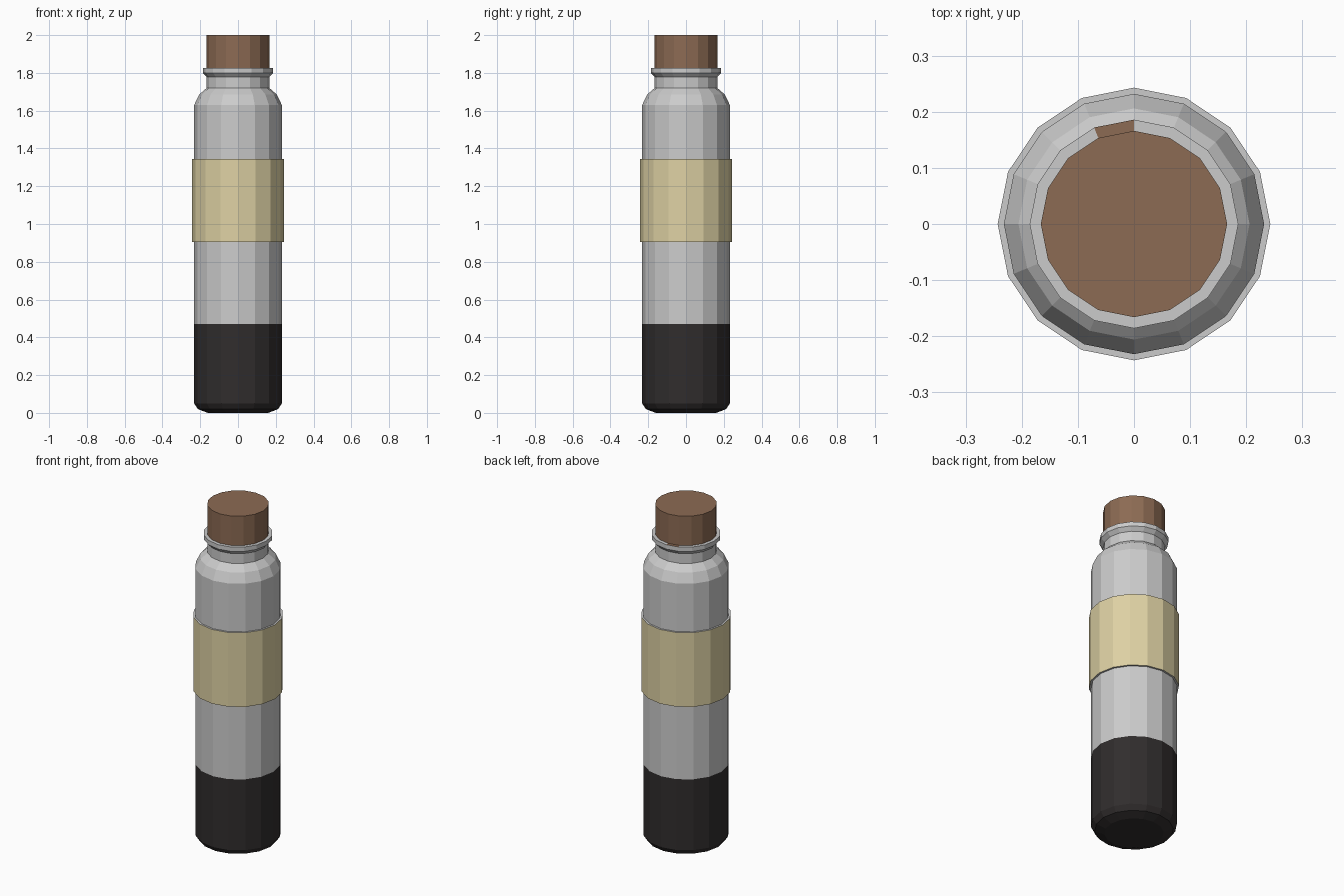
import bpy, bmesh
from math import cos, sin, tau

if "Cube" in bpy.data.objects:
    bpy.data.objects.remove(bpy.data.objects["Cube"])

SIDES = 16


def material(name, rgb):
    m = bpy.data.materials.new(name)
    m.diffuse_color = (*rgb, 1)
    m.use_nodes = True
    m.node_tree.nodes["Principled BSDF"].inputs["Base Color"].default_value = m.diffuse_color
    return m


def lathe(name, profile, mat=None, segments=range(SIDES), cap=None):
    """Flat-faced revolve of (radius, z) points, listed bottom to top on the outside."""
    bm = bmesh.new()
    rings = [[bm.verts.new((r * cos(tau * i / SIDES), r * sin(tau * i / SIDES), z))
              for i in range(SIDES)] for r, z in profile]
    for low, high in zip(rings, rings[1:]):
        for i in segments:
            j = (i + 1) % SIDES
            bm.faces.new((low[i], low[j], high[j], high[i]))
    if cap == "bottom":
        bm.faces.new(rings[0][::-1])
    elif cap == "top":
        bm.faces.new(rings[-1])
    bmesh.ops.delete(bm, geom=[v for v in bm.verts if not v.link_faces], context='VERTS')
    mesh = bpy.data.meshes.new(name)
    bm.to_mesh(mesh)
    bm.free()
    obj = bpy.data.objects.new(name, mesh)
    bpy.context.collection.objects.link(obj)
    if mat:
        mesh.materials.append(mat)
    return obj


dark = material("dark_base", (0.030, 0.026, 0.026))
paper = material("paper", (0.73, 0.64, 0.37))
brown = material("cork", (0.265, 0.147, 0.087))

R, LABEL_R, NECK_R, LIP_R = 0.232, 0.243, 0.166, 0.186
LABEL_Z = (0.905, 1.345)
LIP_Z = 1.826

# Dark lower part with rounded foot
lathe("base", [(0.16, 0), (0.212, 0.02), (R, 0.05), (R, 0.47)], dark, cap="bottom")

# Grey body below the label, with the step out to it
lathe("lower_body", [(R, 0.47), (R, LABEL_Z[0]), (LABEL_R, LABEL_Z[0])])

# Wrapped label band
lathe("label", [(LABEL_R, z) for z in LABEL_Z], paper)

# Step back in, shoulder, neck and flared lip
lathe("upper_body", [(LABEL_R, LABEL_Z[1]), (R, LABEL_Z[1]), (R, 1.63), (0.206, 1.685),
                     (NECK_R, 1.72), (NECK_R, 1.778), (LIP_R, 1.80), (LIP_R, LIP_Z)])

# Lip top: one segment is cork coloured
rim = [(LIP_R, LIP_Z), (NECK_R, LIP_Z)]
lathe("lip_top", rim, segments=[i for i in range(SIDES) if i != 4])
lathe("lip_cork_patch", rim, brown, segments=[4])

# Stopper
lathe("cork", [(NECK_R, LIP_Z), (NECK_R, 2.0)], brown, cap="top")
